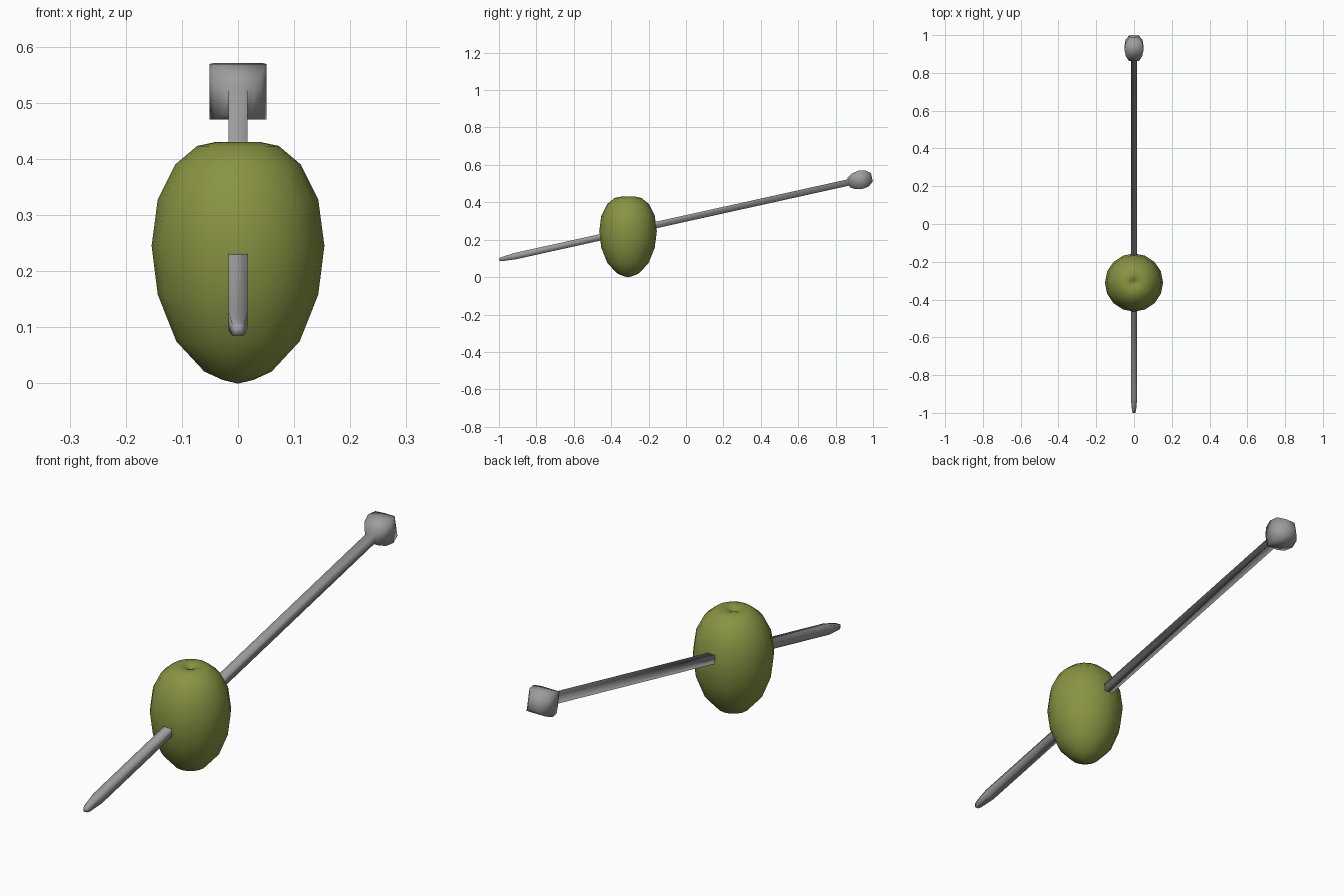
import bpy, math
from mathutils import Vector

if "Cube" in bpy.data.objects:
    bpy.data.objects.remove(bpy.data.objects["Cube"])


def material(name, rgb):
    m = bpy.data.materials.new(name)
    m.diffuse_color = (*rgb, 1)
    m.use_nodes = True
    m.node_tree.nodes["Principled BSDF"].inputs["Base Color"].default_value = m.diffuse_color
    return m


def loft(name, rings, mat):
    """Skin equal-length rings and cap both ends, smooth shaded."""
    n = len(rings[0])
    verts = [v for ring in rings for v in ring]
    faces = [(i * n + j, i * n + (j + 1) % n, (i + 1) * n + (j + 1) % n, (i + 1) * n + j)
             for i in range(len(rings) - 1) for j in range(n)]
    last = (len(rings) - 1) * n
    faces += [tuple(reversed(range(n))), tuple(range(last, last + n))]
    me = bpy.data.meshes.new(name)
    me.from_pydata(verts, [], faces)
    me.materials.append(mat)
    me.polygons.foreach_set("use_smooth", [True] * len(me.polygons))
    me.update()
    ob = bpy.data.objects.new(name, me)
    bpy.context.collection.objects.link(ob)
    return ob


green = material("olive green", (0.25, 0.29, 0.055))
steel = material("steel grey", (0.34, 0.34, 0.34))

# Olive: upright lathe with a dimple in the top
profile = [(0.002, 0), (0.027, 0.006), (0.06, 0.021), (0.11, 0.075), (0.143, 0.158),
           (0.154, 0.245), (0.143, 0.328), (0.112, 0.39), (0.073, 0.423),
           (0.04, 0.43), (0.018, 0.423), (0.002, 0.412)]
loft("olive", [[(r * math.cos(a), -0.31 + r * math.sin(a), z)
                for a in (2 * math.pi * k / 16 for k in range(16))]
               for r, z in profile], green)

# Pick: square section along a sloping axis, pointed tip to faceted knob
slope = 0.221
up = Vector((0, -slope, 1)).normalized()
side = Vector((1, 0, 0))
sections = [(-0.998, 0.007), (-0.985, 0.011), (-0.915, 0.0172), (0.868, 0.0172),
            (0.870, 0.027), (0.896, 0.043), (0.932, 0.0505), (0.968, 0.044),
            (0.994, 0.023)]
rings = []
for y, h in sections:
    c = Vector((0, y, 0.52 + (y - 0.932) * slope))
    rings.append([c + side * h * sx + up * h * sz
                  for sx, sz in ((1, -1), (-1, -1), (-1, 1), (1, 1))])
pick = loft("cocktail_pick", [r[::-1] for r in rings], steel)
